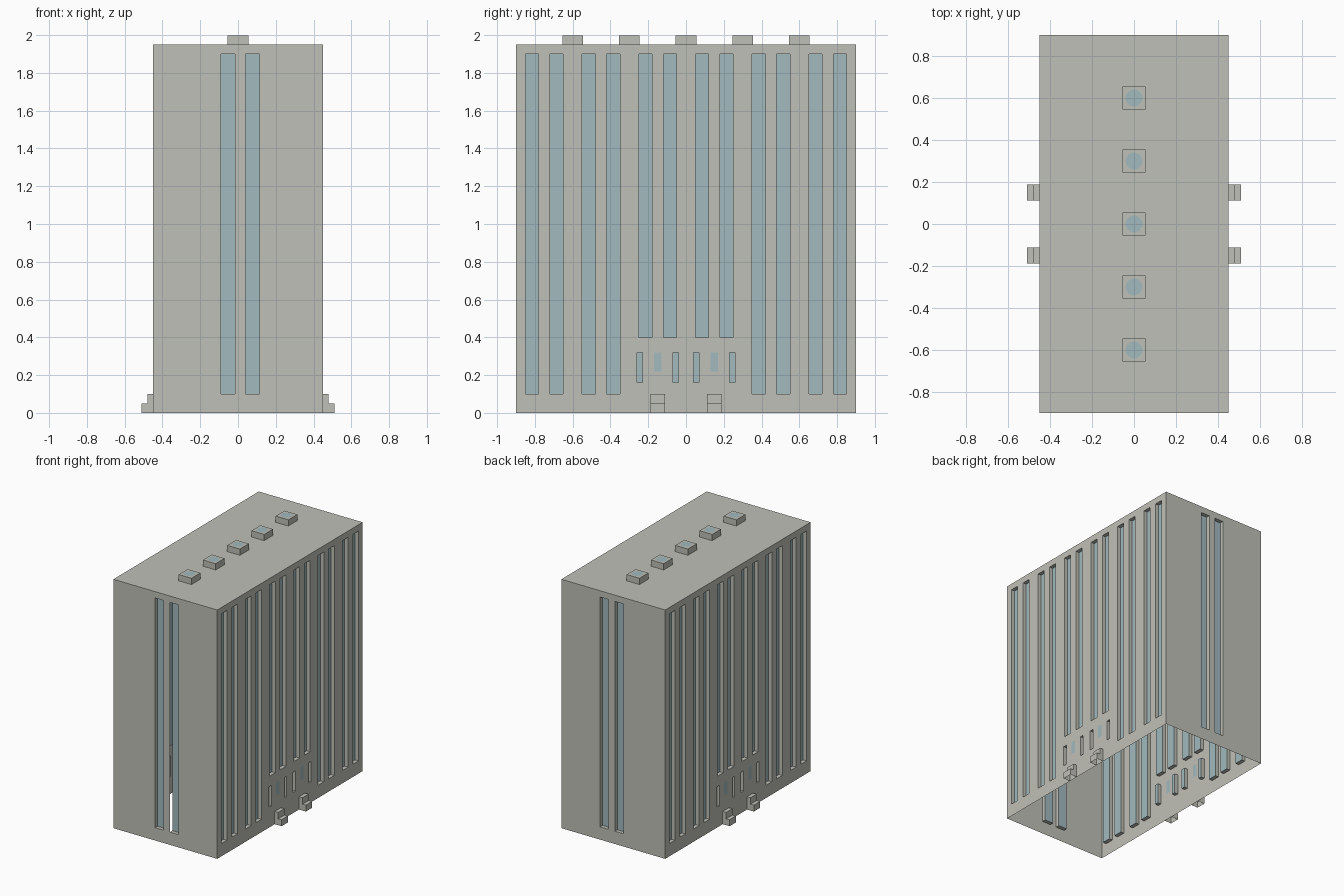
import bpy, bmesh
from math import radians
from mathutils import Vector

cube = bpy.data.objects.get("Cube")
if cube:
    bpy.data.objects.remove(cube, do_unlink=True)


def material(name, rgb):
    m = bpy.data.materials.new(name)
    m.use_nodes = True
    m.diffuse_color = (*rgb, 1)
    m.node_tree.nodes["Principled BSDF"].inputs["Base Color"].default_value = (*rgb, 1)
    return m


CONCRETE = material("warm grey concrete", (0.53, 0.53, 0.48))
GLASS = material("pale blue glass", (0.36, 0.49, 0.52))

HALF_X, HALF_Y, ROOF = 0.45, 0.9, 1.95
DEPTH = 0.03


def make_object(name, bm):
    bmesh.ops.remove_doubles(bm, verts=bm.verts, dist=0.0001)
    mesh = bpy.data.meshes.new(name)
    bm.to_mesh(mesh)
    bm.free()
    mesh.materials.append(CONCRETE)
    mesh.materials.append(GLASS)
    ob = bpy.data.objects.new(name, mesh)
    bpy.context.collection.objects.link(ob)
    return ob


def wall(name, normal, half, openings, open_sides=()):
    """Thin wall with recessed panes; openings are (u0, u1, z0, z1, depth)."""
    n = Vector(normal)
    along = Vector((0, 0, 1)).cross(n)
    # Opening coordinates run along +x or +y whichever way the wall faces
    flip = 1 if along.x + along.y > 0 else -1
    dist = HALF_X if n.x else HALF_Y
    bm = bmesh.new()

    def quad(points, mat=0):
        verts = [bm.verts.new(n * (dist - d) + along * (u * flip) + Vector((0, 0, z)))
                 for u, z, d in points]
        if flip < 0:
            verts.reverse()
        bm.faces.new(verts).material_index = mat

    # Wall surface between the openings
    us = sorted({-half, half} | {u for o in openings for u in o[:2]})
    zs = sorted({0, ROOF} | {z for o in openings for z in o[2:4]})
    for a, b in zip(us, us[1:]):
        for c, d in zip(zs, zs[1:]):
            mu, mz = (a + b) / 2, (c + d) / 2
            if not any(o[0] < mu < o[1] and o[2] < mz < o[3] for o in openings):
                quad([(a, c, 0), (b, c, 0), (b, d, 0), (a, d, 0)])

    # Panes and their reveals
    for u0, u1, z0, z1, depth in openings:
        ring = [(u0, z0), (u1, z0), (u1, z1), (u0, z1)]
        quad([(u, z, depth) for u, z in ring], 1)
        if depth:
            for i in range(4):
                p, q = ring[i], ring[(i + 1) % 4]
                if p[0] == q[0] and p[0] in open_sides:
                    continue
                quad([(*p, 0), (*q, 0), (*q, depth), (*p, depth)])

    bmesh.ops.remove_doubles(bm, verts=bm.verts, dist=0.0001)
    bmesh.ops.dissolve_limit(bm, angle_limit=radians(1), verts=bm.verts,
                             edges=bm.edges, delimit={'MATERIAL'})
    return make_object(name, bm)


def both(u0, u1, z0, z1, depth=DEPTH):
    return [(u0, u1, z0, z1, depth), (-u1, -u0, z0, z1, depth)]


# Long walls: paired tall strips, short ones over the entrances
side = []
for i in range(3):
    for offset in (0.05, 0.18):
        u = round(offset + 0.3 * i, 2)
        side += both(u, u + 0.07, 0.1 if i else 0.4, 1.9)
side += both(0.04, 0.07, 0.16, 0.32) + both(0.23, 0.26, 0.16, 0.32)
side += both(0.13, 0.17, 0.22, 0.32, 0)
wall("left_wall", (1, 0, 0), HALF_Y, side)
wall("right_wall", (-1, 0, 0), HALF_Y, side)

# End walls: one pair of tall strips
end = [(-0.09, -0.015, 0.1, 1.9, DEPTH), (0.04, 0.115, 0.1, 1.9, DEPTH)]
wall("front_wall", (0, -1, 0), HALF_X, end, open_sides=(0.04,))
wall("back_wall", (0, 1, 0), HALF_X, end)

# Flat roof
bm = bmesh.new()
bm.faces.new([bm.verts.new((x * HALF_X, y * HALF_Y, ROOF))
              for x, y in ((-1, -1), (1, -1), (1, 1), (-1, 1))])
make_object("roof", bm)

# Roof lights: low boxes with a round pane
for i in range(-2, 3):
    y = 0.3 * i
    bm = bmesh.new()
    bmesh.ops.create_cube(bm, size=1)
    for v in bm.verts:
        v.co = Vector((v.co.x * 0.11, y + v.co.y * 0.11, 1.974 + v.co.z * 0.05))
    base = [f for f in bm.faces if f.normal.z < -0.5]
    bmesh.ops.delete(bm, geom=base, context='FACES_ONLY')
    pane = bmesh.ops.create_circle(bm, cap_ends=True, segments=32, radius=0.04)["verts"]
    for v in pane:
        v.co += Vector((0, y, 2))
    for f in pane[0].link_faces:
        f.material_index = 1
    make_object(f"roof_light_{i + 3}", bm)

# Entrance steps: a two-step profile swept across, open beneath and behind
profile = [(0.45, 0.1), (0.48, 0.1), (0.48, 0.05), (0.51, 0.05), (0.51, 0)]
for sx, side_name in ((1, "left"), (-1, "right")):
    for sy, place in ((-1, "front"), (1, "back")):
        bm = bmesh.new()
        rows = [[bm.verts.new((sx * x, sy * y, z)) for x, z in profile]
                for y in (0.112, 0.188)]
        for i in range(len(profile) - 1):
            bm.faces.new((rows[0][i], rows[0][i + 1], rows[1][i + 1], rows[1][i]))
        for row, y in zip(rows, (0.112, 0.188)):
            bm.faces.new(row + [bm.verts.new((sx * HALF_X, sy * y, 0))])
        bmesh.ops.recalc_face_normals(bm, faces=bm.faces)
        make_object(f"{side_name}_{place}_steps", bm)
